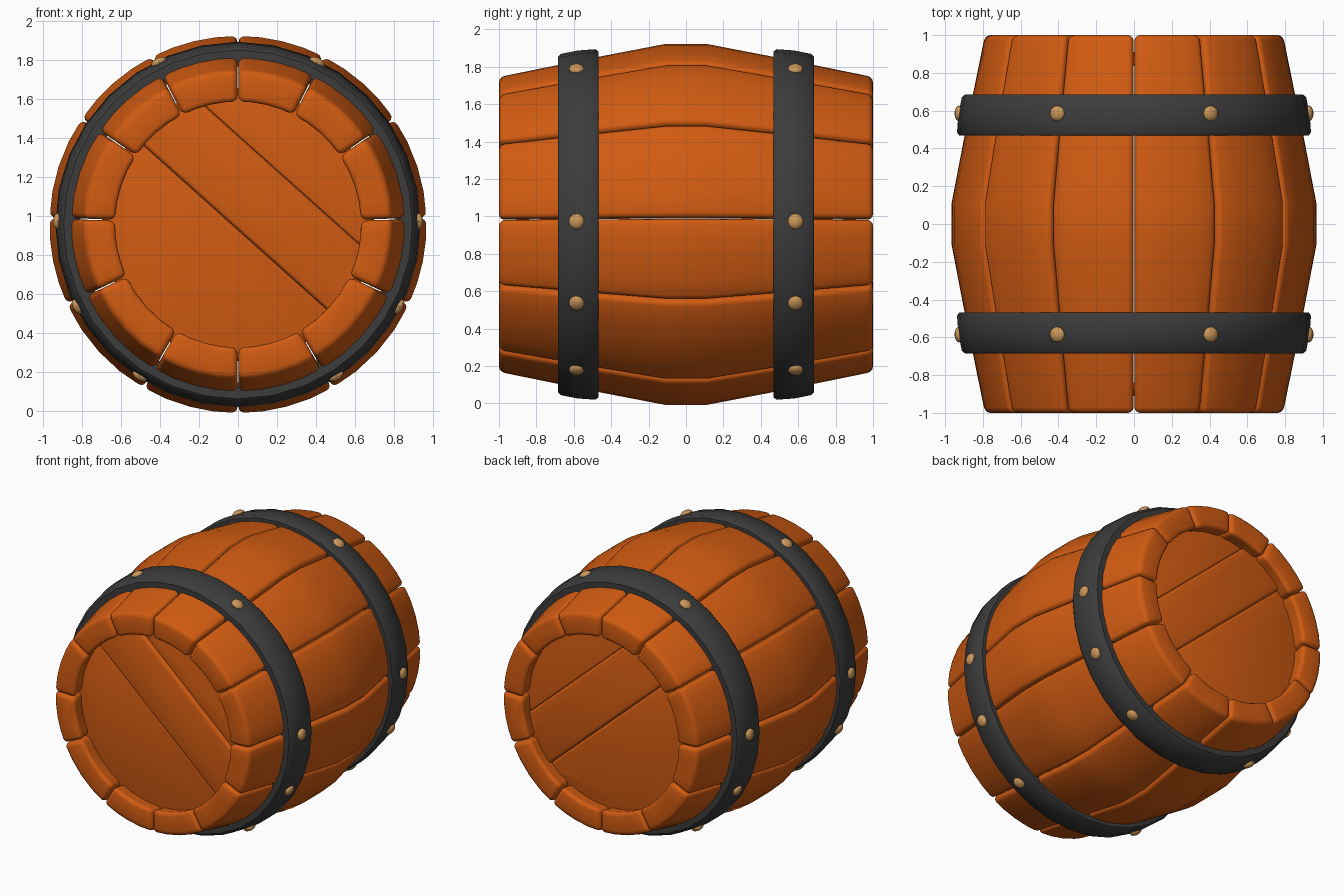
import bpy, bmesh
from math import sin, cos, radians, pi
from mathutils import Vector, Matrix

cube = bpy.data.objects.get("Cube")
if cube:
    bpy.data.objects.remove(cube, do_unlink=True)

CZ = 0.957  # height of the barrel axis


def material(name, rgb):
    m = bpy.data.materials.new(name)
    m.use_nodes = True
    m.diffuse_color = (*rgb, 1)
    bsdf = next(n for n in m.node_tree.nodes if n.type == 'BSDF_PRINCIPLED')
    bsdf.inputs["Base Color"].default_value = (*rgb, 1)
    return m


WOOD = material("orange wood", (0.64, 0.105, 0.006))
IRON = material("dark iron", (0.045, 0.045, 0.046))
BRASS = material("pale brass", (0.6, 0.31, 0.1))


def polar(r, angle, y):
    a = radians(angle)
    return Vector((r * cos(a), y, CZ + r * sin(a)))


def finish(bm, name, mat, bevel=0.0):
    """Round the hard edges, then turn the bmesh into a smooth-shaded object."""
    bmesh.ops.recalc_face_normals(bm, faces=bm.faces)
    if bevel:
        hard = [e for e in bm.edges if e.is_manifold and e.calc_face_angle() > 0.9]
        bmesh.ops.bevel(bm, geom=hard, offset=bevel, segments=3, profile=0.5,
                        affect='EDGES', clamp_overlap=True)
    mesh = bpy.data.meshes.new(name)
    bm.to_mesh(mesh)
    bm.free()
    mesh.materials.append(mat)
    ob = bpy.data.objects.new(name, mesh)
    bpy.context.collection.objects.link(ob)
    bpy.ops.object.select_all(action='DESELECT')
    ob.select_set(True)
    bpy.context.view_layer.objects.active = ob
    bpy.ops.object.shade_smooth_by_angle(angle=radians(40))
    return ob


# Staves: bulging along y, uneven widths, mirrored left and right
STATIONS = [(-1, 0.79), (-0.5, 0.892), (-0.11, 0.967),
            (0.11, 0.967), (0.5, 0.892), (1, 0.79)]
SEAMS = [90, 63, 34, 2, -25, -60, -90]
STEPS = 4


def stave(a0, a1, name):
    bm = bmesh.new()
    rings = []
    for y, r in STATIONS:
        angles = [a0 + (a1 - a0) * i / STEPS for i in range(STEPS + 1)]
        loop = [polar(r, a, y) for a in angles]
        loop += [polar(r - 0.165, a, y) for a in reversed(angles)]
        rings.append([bm.verts.new(p) for p in loop])
    n = len(rings[0])
    for ra, rb in zip(rings, rings[1:]):
        for i in range(n):
            j = (i + 1) % n
            bm.faces.new((ra[i], ra[j], rb[j], rb[i]))
    bm.faces.new(rings[0])
    bm.faces.new(rings[-1])
    finish(bm, name, WOOD, 0.03)


for k, (top, low) in enumerate(zip(SEAMS, SEAMS[1:])):
    stave(top - 0.2, low + 0.2, f"stave_left_{k + 1}")
    stave(180 - top + 0.2, 180 - low - 0.2, f"stave_right_{k + 1}")

# Heads: recessed discs made of diagonal boards
DIAGONAL = Vector((0.667, 0, 0.745))
BOARDS = [(-0.7, -0.02, 0.05), (-0.02, 0.34, 0.07), (0.34, 0.7, 0.05)]


def head_board(lo, hi, thick, side, name):
    bm = bmesh.new()
    bmesh.ops.create_circle(bm, cap_ends=True, radius=0.7, segments=32,
                            matrix=Matrix.Rotation(pi / 2, 4, 'X'))
    for offset, sign in ((lo, -1), (hi, 1)):
        bmesh.ops.bisect_plane(bm, geom=bm.verts[:] + bm.edges[:] + bm.faces[:],
                               plane_co=DIAGONAL * offset, plane_no=DIAGONAL * sign,
                               clear_outer=True)
    out = bmesh.ops.extrude_face_region(bm, geom=bm.faces[:])
    moved = [v for v in out["geom"] if isinstance(v, bmesh.types.BMVert)]
    bmesh.ops.translate(bm, verts=moved, vec=(0, side * thick, 0))
    bmesh.ops.translate(bm, verts=bm.verts, vec=(0, side * 0.84, CZ))
    finish(bm, name, WOOD, 0.02)


for side, label in ((-1, "front"), (1, "back")):
    for k, (lo, hi, thick) in enumerate(BOARDS):
        head_board(lo, hi, thick, side, f"{label}_head_board_{k + 1}")

# Hoops: tapered bands lathed around the barrel axis
BAND = [(0.81, 0.685), (0.895, 0.685), (0.912, 0.67), (0.93, 0.58),
        (0.937, 0.485), (0.925, 0.468), (0.83, 0.468)]
SEGMENTS = 32


def hoop(side, name):
    bm = bmesh.new()
    rings = [[bm.verts.new(polar(r, 360 * s / SEGMENTS, side * y)) for r, y in BAND]
             for s in range(SEGMENTS)]
    for s in range(SEGMENTS):
        ra, rb = rings[s], rings[(s + 1) % SEGMENTS]
        for i in range(len(BAND)):
            j = (i + 1) % len(BAND)
            bm.faces.new((ra[i], ra[j], rb[j], rb[i]))
    finish(bm, name, IRON)


# Rivets: flattened domes set around each hoop
RIVETS = [64, 1, -27, -57]


def rivets(side, name):
    bm = bmesh.new()
    for a in RIVETS + [180 - a for a in RIVETS]:
        pose = (Matrix.Translation(polar(0.926, a, side * 0.585))
                @ Matrix.Rotation(radians(-a), 4, 'Y')
                @ Matrix.Diagonal((0.024, 0.042, 0.042, 1)))
        bmesh.ops.create_uvsphere(bm, u_segments=14, v_segments=8, radius=1, matrix=pose)
    finish(bm, name, BRASS)


for side, label in ((-1, "front"), (1, "back")):
    hoop(side, f"{label}_hoop")
    rivets(side, f"{label}_rivets")
